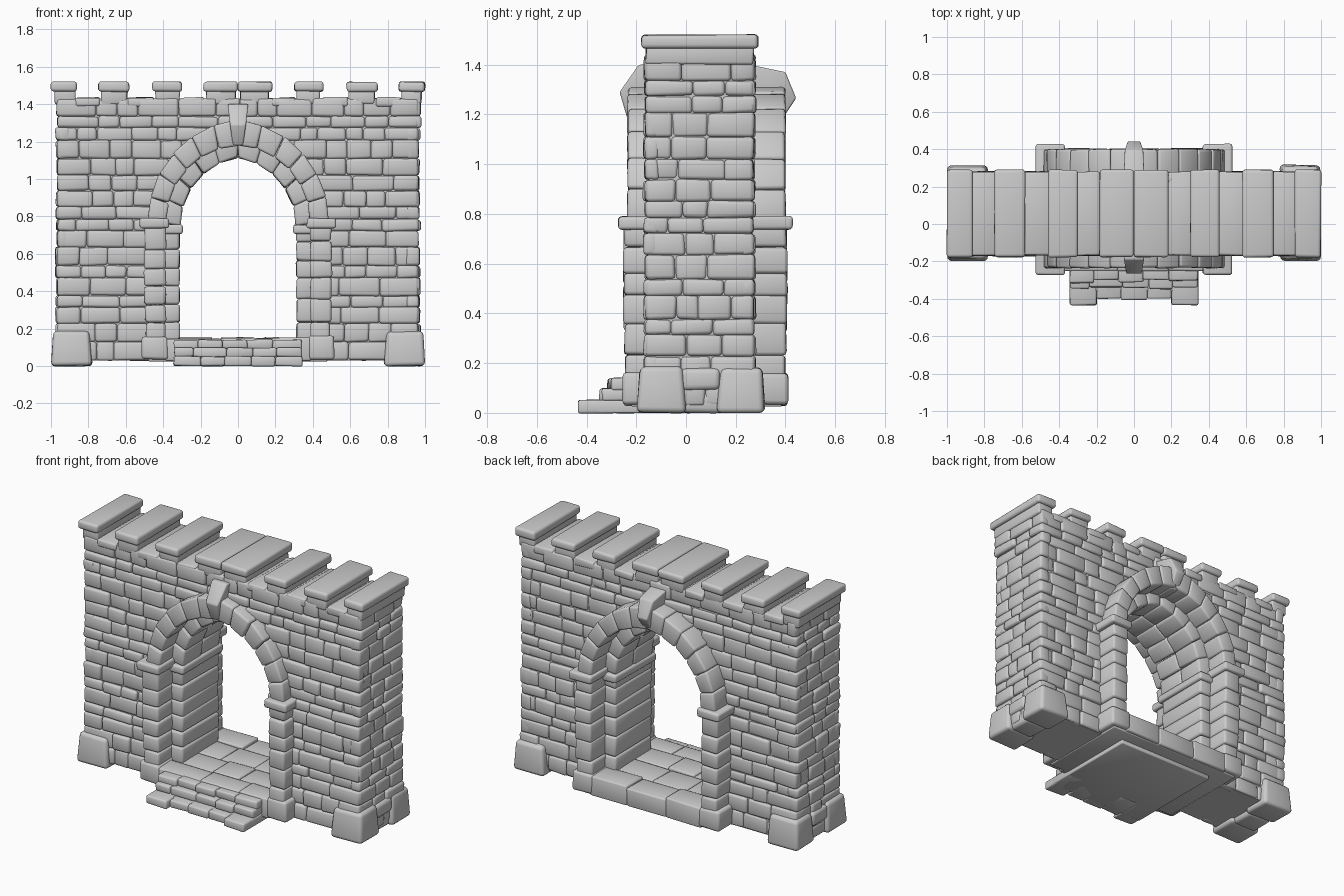
import bpy, bmesh, math, random
from mathutils import Vector

if "Cube" in bpy.data.objects:
    bpy.data.objects.remove(bpy.data.objects["Cube"])
random.seed(4)


def prism(bm, a, b, jit=0.0):
    """Join two matching loops of points into a closed solid."""
    def vert(p):
        return bm.verts.new([c + random.uniform(-jit, jit) for c in p])
    va, vb = [vert(p) for p in a], [vert(p) for p in b]
    n = len(va)
    faces = [bm.faces.new(va), bm.faces.new(vb[::-1])]
    for i in range(n):
        j = (i + 1) % n
        faces.append(bm.faces.new((va[j], va[i], vb[i], vb[j])))
    bmesh.ops.recalc_face_normals(bm, faces=faces)


def box(bm, x0, x1, y0, y1, z0, z1, jit=0.004, taper=0.0):
    t = taper
    prism(bm, [(x0, y0, z0), (x1, y0, z0), (x1, y1, z0), (x0, y1, z0)],
          [(x0 + t, y0 + t, z1), (x1 - t, y0 + t, z1),
           (x1 - t, y1 - t, z1), (x0 + t, y1 - t, z1)], jit)


def sbox(bm, s, x0, x1, *rest, **kw):
    box(bm, min(s * x0, s * x1), max(s * x0, s * x1), *rest, **kw)


def finish(bm, name, bevel=0.012, segments=2):
    me = bpy.data.meshes.new(name)
    bm.to_mesh(me)
    bm.free()
    ob = bpy.data.objects.new(name, me)
    bpy.context.collection.objects.link(ob)
    if bevel:
        me.polygons.foreach_set("use_smooth", [True] * len(me.polygons))
        mod = ob.modifiers.new("worn_edges", 'BEVEL')
        mod.width, mod.segments, mod.limit_method = bevel, segments, 'NONE'
    return ob


def split(a, b, lo, hi):
    """Cut the span a..b into random lengths."""
    cuts = [a]
    while b - cuts[-1] > hi:
        cuts.append(cuts[-1] + random.uniform(lo, hi))
    if b - cuts[-1] < lo * 0.6 and len(cuts) > 1:
        cuts.pop()
    cuts.append(b)
    return list(zip(cuts, cuts[1:]))


class Arch:
    """Pointed arch: half width, springing height, apex height."""
    def __init__(self, w, spring, apex):
        h = apex - spring
        self.w, self.spring, self.apex = w, spring, apex
        self.c = (w * w - h * h) / (2 * w)
        self.r = w - self.c
        self.end = math.atan2(h, -self.c)

    def point(self, t):
        a = self.end * t
        return self.c + self.r * math.cos(a), self.spring + self.r * math.sin(a)

    def half_width(self, z):
        if z <= self.spring:
            return self.w
        if z >= self.apex:
            return 0.0
        return self.c + math.sqrt(self.r ** 2 - (z - self.spring) ** 2)


outer_edge = Arch(0.485, 0.77, 1.32)
step_edge = Arch(0.385, 0.77, 1.18)
inner_edge = Arch(0.31, 0.75, 1.115)
wall_cut = Arch(0.44, 0.77, 1.25)

# Solid wall core with the gateway opening
bm = bmesh.new()
half = [(0.955, 1.43), (0.955, 0.03), (0.44, 0.03)]
half += [wall_cut.point(i / 10) for i in range(10)]
outline = half + [(0, 1.25)] + [(-x, z) for x, z in reversed(half)]
prism(bm, [(x, -0.148, z) for x, z in outline], [(x, 0.262, z) for x, z in outline])
finish(bm, "wall_core", bevel=0)

# Rough stone courses on all four faces
front, back, ends = bmesh.new(), bmesh.new(), bmesh.new()
for z0, z1 in split(0.03, 1.43, 0.06, 0.1):
    gap = wall_cut.half_width(z0)
    spans = [(-0.965, -gap), (gap, 0.965)] if gap > 0 else [(-0.965, 0.965)]
    for bm, ya, yb in ((front, -0.164, -0.11), (back, 0.275, 0.22)):
        for a, b in spans:
            for x0, x1 in split(a, b, 0.09, 0.22):
                y = ya + random.uniform(-0.008, 0.007)
                box(bm, x0, x1, min(y, yb), max(y, yb), z0, z1)
    for s in (1, -1):
        for y0, y1 in split(-0.162, 0.273, 0.09, 0.2):
            sbox(ends, s, 0.9, 0.97 + random.uniform(-0.009, 0.008), y0, y1, z0, z1)
finish(front, "front_stones", 0.014)
finish(back, "back_stones", 0.014)
finish(ends, "end_stones", 0.014)

# Corner footings
bm = bmesh.new()
for s in (1, -1):
    sbox(bm, s, 0.78, 1.0, -0.2, 0.0, 0.0, 0.185, taper=0.013)
    sbox(bm, s, 0.78, 1.0, 0.125, 0.318, 0.0, 0.185, taper=0.013)
    sbox(bm, s, 0.8, 0.97, -0.02, 0.14, 0.0, 0.085)
    sbox(bm, s, 0.8, 0.988, -0.02, 0.14, 0.09, 0.18)
finish(bm, "corner_footings", 0.022, 3)

# Battlements: necks, coping slabs and the ledges between them
caps, necks = bmesh.new(), bmesh.new()
for s in (1, -1):
    for x0, x1 in ((0.0, 0.185), (0.3, 0.458), (0.58, 0.748), (0.86, 1.0)):
        sbox(caps, s, x0, x1, -0.178, 0.29, 1.467, 1.52, jit=0.003)
        sbox(necks, s, max(x0 + 0.012, 0), x1 - 0.018, -0.16, 0.272, 1.4, 1.48)
    for x0, x1 in ((0.18, 0.31), (0.45, 0.59), (0.74, 0.87)):
        sbox(necks, s, x0, x1, -0.168, 0.278, 1.39, 1.436)
finish(caps, "coping_slabs", 0.016, 3)
finish(necks, "merlon_blocks", 0.01)


def arch_ring(name, out, inn, count, ycuts):
    bm = bmesh.new()
    for s in (1, -1):
        for i in range(count):
            for y0, y1 in zip(ycuts, ycuts[1:]):
                quad = [out.point(i / count), out.point((i + 1) / count),
                        inn.point((i + 1) / count), inn.point(i / count)]
                prism(bm, [(s * x, y0, z) for x, z in quad],
                      [(s * x, y1, z) for x, z in quad], 0.004)
    return finish(bm, name, 0.013)


# Outer and recessed inner arch rings
arch_ring("outer_arch", outer_edge, step_edge, 6, (-0.235, -0.02, 0.19, 0.4))
arch_ring("inner_arch", wall_cut, inner_edge, 5, (-0.11, 0.08, 0.26))

# Jamb pillars with plinths and capitals
outer, inner, capitals, plinths = (bmesh.new() for _ in range(4))
for s in (1, -1):
    for z0, z1 in split(0.12, 0.75, 0.08, 0.13):
        swell = 0.012 * math.sin(math.pi * (0.85 - z0) / 0.8)
        sbox(outer, s, 0.385, 0.49 + swell, -0.24 - swell, 0.08, z0, z1)
        sbox(outer, s, 0.385, 0.49 + swell, 0.08, 0.395 + swell, z0, z1)
        sbox(inner, s, 0.312, 0.42, -0.11, 0.26, z0, z1)
    sbox(capitals, s, 0.368, 0.525, -0.272, 0.428, 0.737, 0.79, jit=0.003)
    sbox(capitals, s, 0.296, 0.4, -0.13, 0.28, 0.707, 0.756, jit=0.003)
    sbox(plinths, s, 0.375, 0.515, -0.255, 0.08, 0.035, 0.16)
    sbox(plinths, s, 0.375, 0.515, 0.08, 0.412, 0.035, 0.16)
finish(outer, "outer_pillars", 0.014)
finish(inner, "inner_pillars", 0.014)
finish(capitals, "capitals", 0.014, 3)
finish(plinths, "pillar_plinths", 0.016)

# Keystones, front and back
bm = bmesh.new()
for profile in ([(-0.1, 1.4, .055), (-0.19, 1.4, .055), (-0.267, 1.29, .043),
                 (-0.235, 1.18, .027), (-0.1, 1.18, .027)],
                [(0.2, 1.4, .055), (0.28, 1.395, .055), (0.4, 1.37, .05),
                 (0.443, 1.265, .035), (0.38, 1.17, .027), (0.2, 1.17, .027)]):
    prism(bm, [(-w, y, z) for y, z, w in profile], [(w, y, z) for y, z, w in profile])
finish(bm, "keystones", 0.008)

# Paved threshold on a base slab
bm = bmesh.new()
for y0, y1 in split(-0.25, 0.405, 0.12, 0.2):
    for x0, x1 in split(-0.39, 0.39, 0.18, 0.32):
        box(bm, x0, x1, y0, y1, 0.03, 0.148 + random.uniform(-0.006, 0.005), jit=0.003)
finish(bm, "threshold_paving", 0.009)
bm = bmesh.new()
box(bm, -0.345, 0.345, -0.36, 0.3, 0.0, 0.05, jit=0)
box(bm, -0.48, 0.48, -0.22, 0.385, 0.025, 0.1, jit=0)
finish(bm, "base_slab", 0.006)

# Front steps
bm = bmesh.new()
for x0, x1, y in ((-.345, -.2, -.434), (-.2, -.07, -.4), (-.07, .07, -.405),
                  (.07, .2, -.398), (.2, .345, -.434)):
    box(bm, x0, x1, y, -0.2, 0.0, 0.052, jit=0.003)
for depth, z0, z1 in ((-0.342, 0.05, 0.097), (-0.308, 0.092, 0.14)):
    for x0, x1 in split(-0.342, 0.342, 0.1, 0.2):
        box(bm, x0, x1, depth + random.uniform(-0.008, 0.01), -0.2, z0, z1, jit=0.003)
finish(bm, "front_steps", 0.01)
